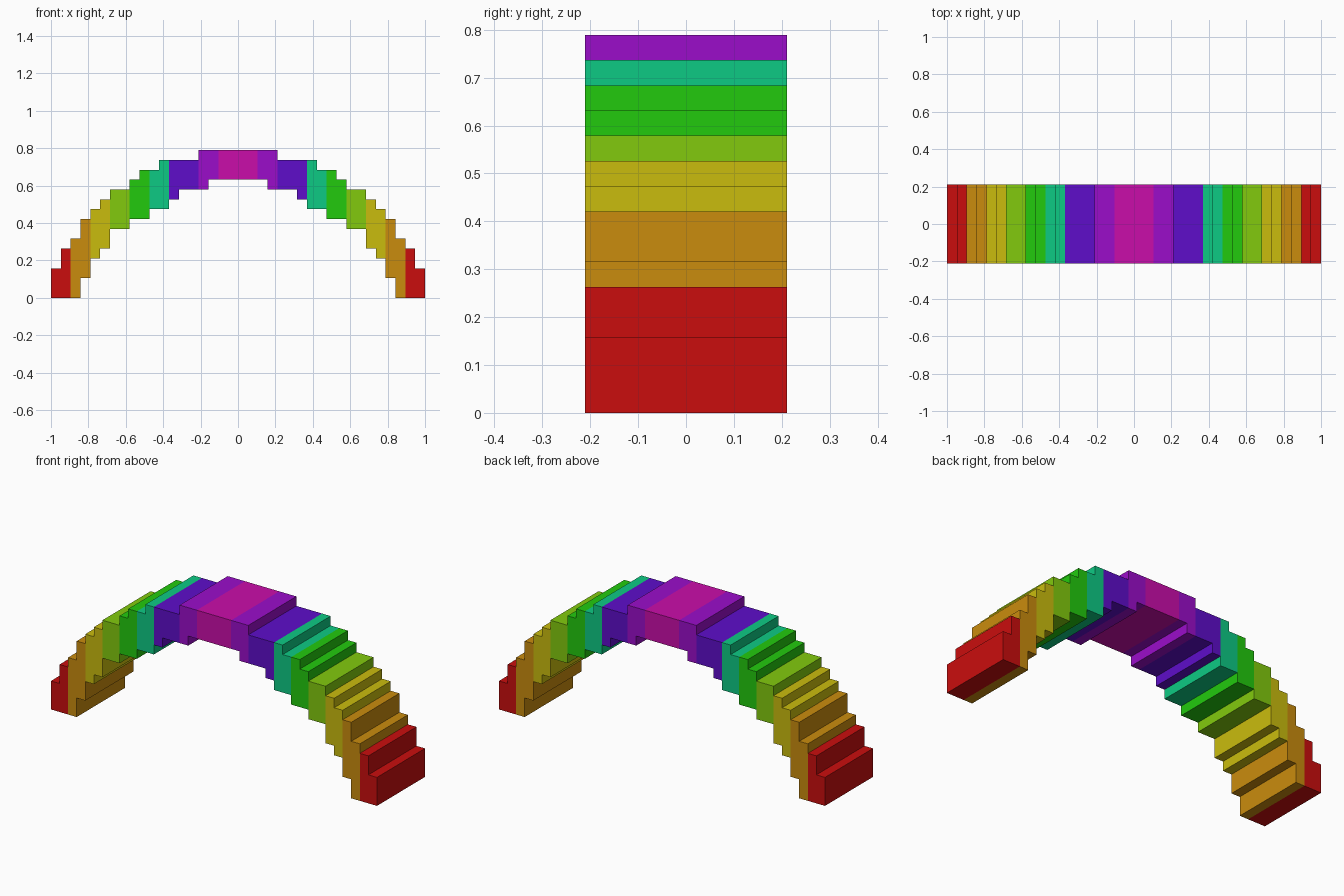
import bpy, bmesh

if "Cube" in bpy.data.objects:
    bpy.data.objects.remove(bpy.data.objects["Cube"])

U = 1 / 19        # block size
HALF_DEPTH = 4    # blocks either side of y = 0


def make_material(name, rgb):
    lin = [((c / 255 + 0.055) / 1.055) ** 2.4 if c > 10 else c / 255 / 12.92 for c in rgb]
    mat = bpy.data.materials.new(name)
    mat.diffuse_color = (*lin, 1)
    mat.use_nodes = True
    mat.node_tree.nodes["Principled BSDF"].inputs["Base Color"].default_value = mat.diffuse_color
    return mat


def make_band(name, rgb, columns, mirrored=True):
    """Extrude the stepped outline of columns (x0, x1, bottom, top) along y."""
    outline = []
    for x0, x1, low, high in columns:
        outline += [(x0, low), (x1, low)]
    for x0, x1, low, high in reversed(columns):
        outline += [(x1, high), (x0, high)]
    outline = list(dict.fromkeys(outline))

    bm = bmesh.new()
    face = bm.faces.new([bm.verts.new((x * U, -HALF_DEPTH * U, z * U)) for x, z in outline])
    ext = bmesh.ops.extrude_face_region(bm, geom=[face], use_keep_orig=True)
    moved = [g for g in ext["geom"] if isinstance(g, bmesh.types.BMVert)]
    bmesh.ops.translate(bm, vec=(0, 2 * HALF_DEPTH * U, 0), verts=moved)
    bmesh.ops.recalc_face_normals(bm, faces=bm.faces)
    mesh = bpy.data.meshes.new(name)
    bm.to_mesh(mesh)
    bm.free()

    mesh.materials.append(make_material(name.split("_")[0], rgb))
    obj = bpy.data.objects.new(name, mesh)
    bpy.context.collection.objects.link(obj)
    if mirrored:
        mod = obj.modifiers.new("Mirror", "MIRROR")
        mod.use_mirror_merge = False


# Keystone in the middle of the arch
make_band("magenta_keystone", (202, 13, 170), [(-2, 2, 12, 15)], mirrored=False)

# Bands from the crown down to the feet, mirrored to both sides
make_band("purple_band", (155, 13, 202), [(2, 3, 12, 15), (3, 4, 11, 15)])
make_band("indigo_band", (94, 13, 202), [(4, 6, 11, 14), (6, 7, 10, 14)])
make_band("teal_band", (13, 202, 132), [(7, 8, 9, 14), (8, 9, 9, 13)])
make_band("green_band", (34, 202, 13), [(9, 10, 8, 13), (10, 11, 8, 12)])
make_band("lime_band", (130, 202, 13), [(11, 13, 7, 11)])
make_band("yellow_band", (202, 188, 13), [(13, 14, 5, 10), (14, 15, 4, 9)])
make_band("orange_band", (202, 140, 13), [(15, 16, 2, 8), (16, 17, 0, 6)])
make_band("red_foot", (202, 13, 13), [(17, 18, 0, 5), (18, 19, 0, 3)])
